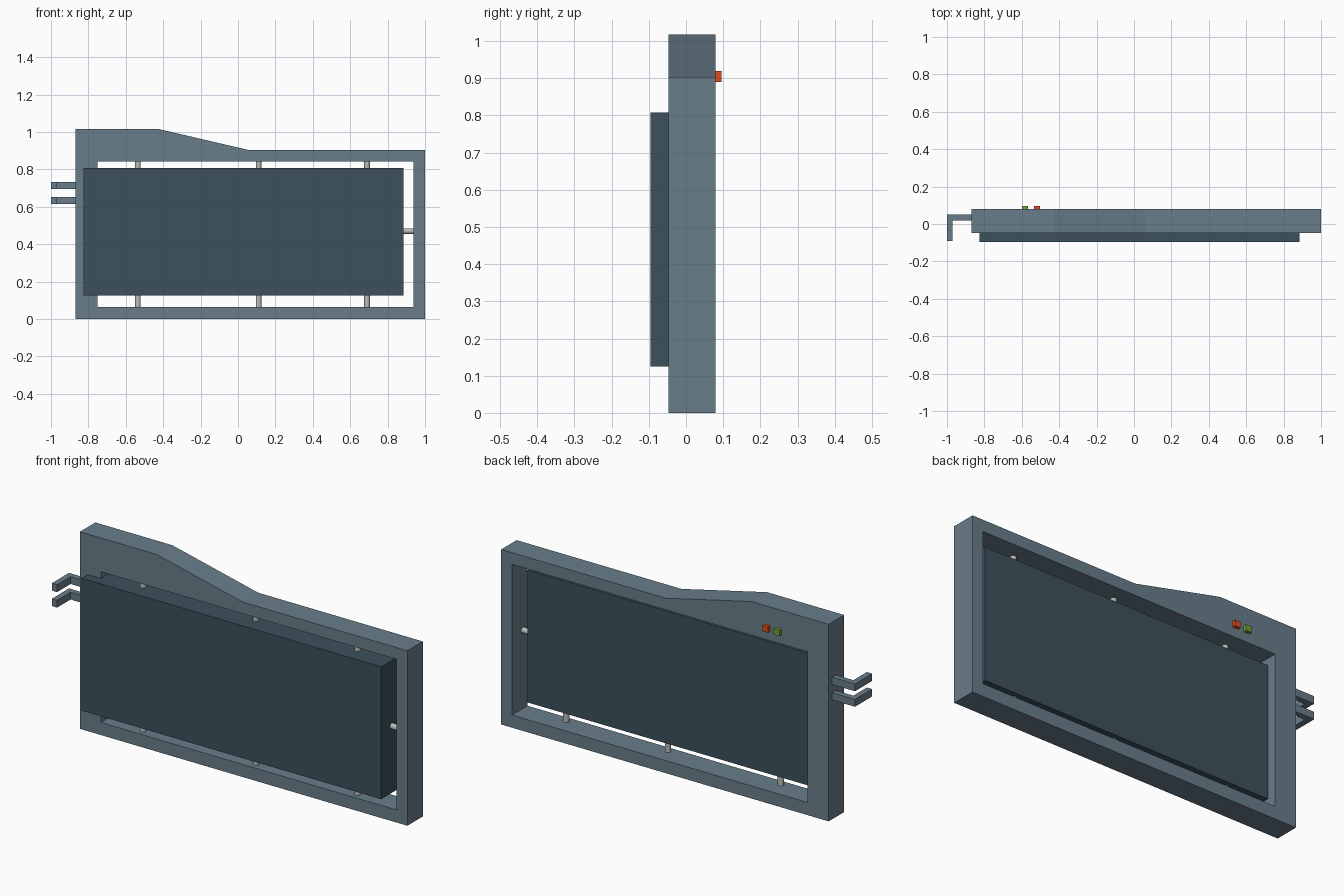
import bpy
import bmesh
import math
from mathutils import Vector

if "Cube" in bpy.data.objects:
    bpy.data.objects.remove(bpy.data.objects["Cube"])


def material(name, rgb):
    m = bpy.data.materials.new(name)
    m.diffuse_color = (*[c ** 2.2 for c in rgb], 1)
    m.use_nodes = True
    m.node_tree.nodes["Principled BSDF"].inputs["Base Color"].default_value = m.diffuse_color
    return m


STEEL = material("blue_grey", (0.41, 0.49, 0.54))
DARK = material("dark_slate", (0.25, 0.32, 0.36))
PIN = material("light_grey", (0.72, 0.73, 0.72))
RED = material("red", (0.88, 0.30, 0.12))
GREEN = material("green", (0.45, 0.63, 0.22))


def finish(bm, name, mat):
    bmesh.ops.recalc_face_normals(bm, faces=bm.faces)
    mesh = bpy.data.meshes.new(name)
    bm.to_mesh(mesh)
    bm.free()
    mesh.materials.append(mat)
    obj = bpy.data.objects.new(name, mesh)
    bpy.context.collection.objects.link(obj)
    return obj


def box(name, lo, hi, mat):
    bm = bmesh.new()
    bmesh.ops.create_cube(bm, size=1)
    for v in bm.verts:
        v.co = Vector([lo[i] if v.co[i] < 0 else hi[i] for i in range(3)])
    return finish(bm, name, mat)


def extrude_outline(name, loops, to_3d, depth, mat):
    """Fill one outline (further loops become holes) and extrude it."""
    bm = bmesh.new()
    for loop in loops:
        vs = [bm.verts.new(to_3d(a, b)) for a, b in loop]
        for i, v in enumerate(vs):
            bm.edges.new((v, vs[(i + 1) % len(vs)]))
    bmesh.ops.triangle_fill(bm, edges=bm.edges[:], use_beauty=True)
    bmesh.ops.dissolve_limit(bm, angle_limit=0.01, verts=bm.verts[:], edges=bm.edges[:])
    ext = bmesh.ops.extrude_face_region(bm, geom=bm.faces[:])
    bmesh.ops.translate(bm, vec=depth,
                        verts=[g for g in ext["geom"] if isinstance(g, bmesh.types.BMVert)])
    return finish(bm, name, mat)


def pin(name, start, end):
    a, b = Vector(start), Vector(end)
    bpy.ops.mesh.primitive_cylinder_add(vertices=20, radius=0.015, depth=(b - a).length,
                                        location=(a + b) / 2)
    obj = bpy.context.object
    obj.name = name
    obj.rotation_euler = (b - a).to_track_quat('Z', 'Y').to_euler()
    obj.data.materials.append(PIN)
    bpy.ops.object.shade_smooth_by_angle(angle=math.radians(40))


# Surrounding frame with raised shoulder and rectangular opening
outer = [(-0.87, 0), (1, 0), (1, 0.903), (0.06, 0.903), (-0.43, 1.017), (-0.87, 1.017)]
opening = [(-0.75, 0.065), (0.938, 0.065), (0.938, 0.843), (-0.75, 0.843)]
extrude_outline("frame", [outer, opening], lambda x, z: (x, -0.047, z), (0, 0.126, 0), STEEL)

# Panel suspended in the opening
box("panel", (-0.825, -0.096, 0.125), (0.885, 0.028, 0.808), DARK)

# Mounting pins between panel and frame
for i, x in enumerate((-0.535, 0.11, 0.69)):
    pin(f"upper_pin_{i}", (x, -0.01, 0.79), (x, -0.01, 0.855))
    pin(f"lower_pin_{i}", (x, -0.01, 0.055), (x, -0.01, 0.145))
pin("side_pin", (0.865, -0.01, 0.47), (0.95, -0.01, 0.47))

# L-shaped side hooks
hook = [(-0.865, 0.05), (-1, 0.05), (-1, -0.09), (-0.97, -0.09), (-0.97, 0.02), (-0.865, 0.02)]
for name, z in (("lower_hook", 0.615), ("upper_hook", 0.695)):
    extrude_outline(name, [hook], lambda x, y: (x, y, z), (0, 0, 0.038), STEEL)

# Buttons on the back
for name, x, mat in (("green_button", -0.60, GREEN), ("red_button", -0.535, RED)):
    box(name, (x, 0.075, 0.89), (x + 0.032, 0.096, 0.92), mat)
